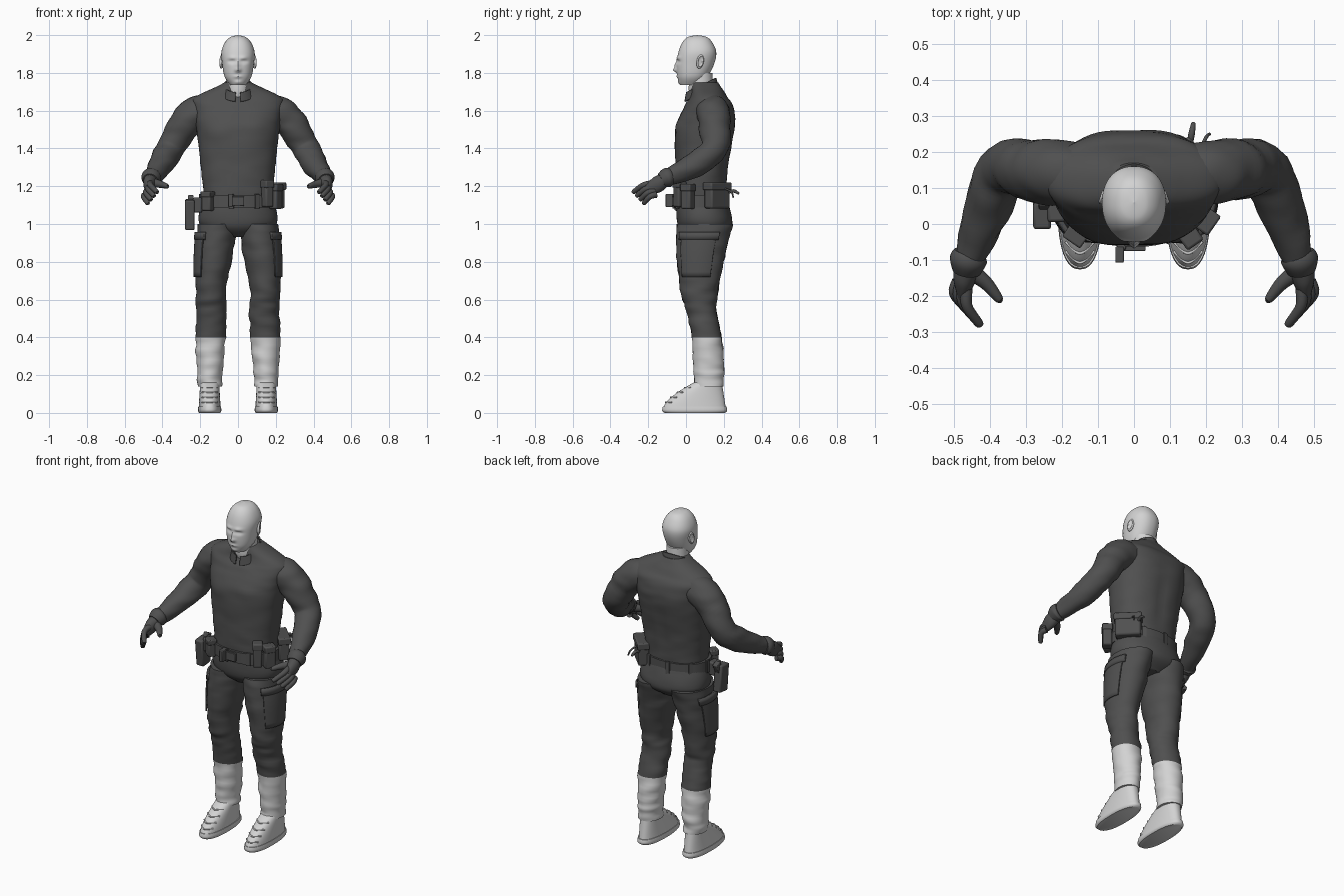
import bpy, bmesh, math
from mathutils import Vector, Euler, noise

cube = bpy.data.objects.get("Cube")
if cube:
    bpy.data.objects.remove(cube, do_unlink=True)


def material(name, value):
    mat = bpy.data.materials.new(name)
    mat.use_nodes = True
    colour = (value, value, value, 1)
    mat.diffuse_color = colour
    mat.node_tree.nodes["Principled BSDF"].inputs["Base Color"].default_value = colour
    return mat


dark = material("charcoal cloth", .08)
light = material("light grey", .65)
made = []


def finish(name, bm, materials):
    bmesh.ops.recalc_face_normals(bm, faces=bm.faces)
    mesh = bpy.data.meshes.new(name)
    bm.to_mesh(mesh)
    bm.free()
    for mat in materials:
        mesh.materials.append(mat)
    obj = bpy.data.objects.new(name, mesh)
    bpy.context.collection.objects.link(obj)
    made.append(obj)
    return obj


def spline(keys, steps):
    """Smooth curve through key tuples, passing exactly through each."""
    last = len(keys) - 1
    rows = []
    for i in range(last):
        before, start, end, after = keys[max(i - 1, 0)], keys[i], keys[i + 1], keys[min(i + 2, last)]
        for k in range(steps):
            t = k / steps
            rows.append([q + t / 2 * (r - p + t * (2 * p - 5 * q + 4 * r - s + t * (3 * (q - r) + s - p)))
                         for p, q, r, s in zip(before, start, end, after)])
    rows.append(list(keys[last]))
    return rows


def sweep(name, keys, materials, side=1, flat=True, steps=8, power=2, fold=0, arc=None, tilt=0, split=0, thick=0):
    """Loft of ellipses (x, y, z, width radius, depth radius); flat rings or rings across a path.
    Short rows lie on the centre line when flat, and are round when not."""
    keys = [key if len(key) == 5 else (0, *key) if flat else (*key, key[-1]) for key in keys]
    rows = spline(keys, steps)
    count = 64 if flat else 24
    start, stop = arc or (0, math.tau)
    bm = bmesh.new()
    rings = []
    for i, (x, y, z, width, depth) in enumerate(rows):
        across, along = Vector((1, 0, 0)), Vector((0, 1, 0))
        if not flat:
            ahead, behind = rows[min(i + 1, len(rows) - 1)], rows[max(i - 1, 0)]
            tangent = Vector(ahead[:3]) - Vector(behind[:3])
            across = tangent.cross(Vector((0, 0, 1))).normalized()
            along = across.cross(tangent).normalized()
        ring = []
        for k in range(count + 1 if arc else count):
            angle = start + (stop - start) * k / count
            c, s = [math.copysign(abs(w) ** (2 / power), w) for w in (math.cos(angle), math.sin(angle))]
            offset = across * c * max(width, .001) + along * s * max(depth, .001)
            point = Vector((x, y, z)) + offset
            crease = noise.noise(Vector((point.x * 9 + point.z * 6, point.y * 9 + side, point.z * 26)))
            point += offset.normalized() * crease * fold
            point.z += tilt * offset.y
            point.x *= side
            ring.append(bm.verts.new(point))
        rings.append(ring)
    for lower, upper in zip(rings, rings[1:]):
        for k in range(count):
            m = (k + 1) % len(lower)
            bm.faces.new((lower[k], lower[m], upper[m], upper[k]))
    if not arc:
        bm.faces.new(rings[0])
        bm.faces.new(rings[-1])
    for face in bm.faces:
        face.material_index = int(face.calc_center_median().z < split)
    obj = finish(name, bm, materials)
    if thick:
        mod = obj.modifiers.new("thickness", "SOLIDIFY")
        mod.thickness, mod.offset = thick, 0
    return obj


def box(name, loc, size, turn=0, lean=0):
    bm = bmesh.new()
    bmesh.ops.create_cube(bm, size=1)
    rotation = Euler((lean, 0, math.radians(turn))).to_matrix()
    for v in bm.verts:
        v.co = rotation @ (v.co * Vector(size)) + Vector(loc)
    mod = finish(name, bm, [dark]).modifiers.new("soft edges", "BEVEL")
    mod.width, mod.segments = min(size) / 6, 2


def pouch(name, loc, size, turn):
    box(name, loc, size, turn)
    wide, deep, tall = size
    lid = Vector(loc) + Vector((0, 0, tall * .37))
    box(name + "_flap", lid, (wide * 1.1, deep * 1.15, tall * .3), turn)


def sculpt(obj, x, z, amount, wide, tall, back=False):
    """Raise a soft bump, mirrored in x, on the front or back of a part."""
    sign = 1 if back else -1
    for v in obj.data.vertices:
        if (v.co.y - .05) * sign > 0:
            reach = ((abs(v.co.x) - x) / wide) ** 2 + ((v.co.z - z) / tall) ** 2
            v.co.y += sign * amount * math.exp(-reach)


# Head and neck: nose, bridge, eye sockets, lids, brow, lips and chin are sculpted
head = sweep("head", [
    (.02, 1.735, .04, .05), (.035, 1.78, .071, .08), (.05, 1.85, .084, .1), (.06, 1.91, .088, .1),
    (.06, 1.96, .07, .08), (.06, 1.99, .04, .05), (.06, 2, 0, 0)], [light], power=2.2, steps=12)
sculpt(head, 0, 1.815, .018, .014, .012)
sculpt(head, 0, 1.84, .01, .011, .02)
sculpt(head, .03, 1.86, -.01, .02, .01)
sculpt(head, .03, 1.858, .004, .01, .005)
sculpt(head, .03, 1.88, .006, .02, .01)
sculpt(head, 0, 1.78, .006, .02, .007)
sculpt(head, 0, 1.75, .006, .02, .01)
sweep("neck", [(.1, 1.64, .05, .06), (.08, 1.7, .06, .065), (.08, 1.8, .06, .06)], [light])

# Shirt with chest, shoulder blades and spine hollow
shirt = sweep("shirt", [
    (.08, 1.14, .18, .13), (.085, 1.3, .197, .14), (.1, 1.5, .22, .155), (.12, 1.62, .24, .13),
    (.12, 1.67, .23, .1), (.11, 1.72, .13, .08), (.1, 1.75, .07, .07)], [dark], power=2.3, fold=.004)
sculpt(shirt, .1, 1.5, .008, .07, .06)
sculpt(shirt, .1, 1.55, .006, .09, .09, back=True)
sculpt(shirt, 0, 1.35, -.007, .03, .12, back=True)
sweep("collar", [(.08, 1.69, .086, .086), (.08, 1.71, .08, .082), (.08, 1.735, .073, .077)], [dark],
      arc=(-1.4, math.pi + 1.4), tilt=.5, thick=.008)

# Trouser seat
sweep("trouser_seat", [(.1, .93, .08, .08), (.1, 1, .205, .145), (.08, 1.16, .18, .13)],
      [dark], power=2.2, fold=.003)

leg = [(.107, .1, 1, .106, .147), (.125, .08, .85, .1, .13), (.145, .07, .65, .08, .1),
       (.14, .08, .55, .08, .08), (.145, .11, .4, .08, .08), (.15, .12, .25, .07, .08),
       (.15, .12, .19, .065, .077), (.15, .12, .14, .063, .078)]
pocket = [(x, y, z, wide + .005, deep + .005) for x, y, z, wide, deep in spline(leg, 8)[3:14]]
arm = [(.16, .14, 1.6, .085), (.22, .145, 1.585, .09), (.28, .15, 1.53, .085), (.36, .15, 1.4, .073),
       (.41, .04, 1.31, .065), (.46, -.11, 1.24, .04)]

# Boot rings run from the long sole to the narrow ankle
boot = []
for i in range(6):
    t = i / 5
    toe, heel = .16 * t ** 1.5 - .12, .21 - .02 * t
    boot.append((.15, (toe + heel) / 2, .03 + .13 * t, .058 - .008 * t, (heel - toe) / 2))

for side, word in ((1, "left_"), (-1, "right_")):
    # Ear
    bm = bmesh.new()
    bmesh.ops.create_uvsphere(bm, u_segments=24, v_segments=12, radius=1)
    for v in bm.verts:
        hollow = .4 if v.co.yz.length < .6 else 1
        v.co = Vector((v.co.x * .01 * hollow, v.co.y * .02, v.co.z * .038))
        v.co.rotate(Euler((-.2, 0, side * .35)))
        v.co += Vector((side * .087, .075, 1.86))
    finish(word + "ear", bm, [light])

    # Trouser leg: dark cloth above, light below the calf
    sweep(word + "trouser_leg", leg, [dark, light], side, fold=.008, split=.4)
    sweep(word + "cargo_pocket", pocket, [dark], side, steps=1, arc=(-.9, .5), thick=.008)
    sweep(word + "pocket_flap", pocket[:3], [dark], side, steps=1, arc=(-1, .6), thick=.016)

    # Boot, sole and laces
    sweep(word + "boot", boot, [light], side, steps=3, power=2.3)
    sweep(word + "boot_sole", [(.15, .046, 0, .056, .16), (.15, .046, .012, .062, .172),
                               (.15, .046, .034, .06, .168)], [light], side, steps=3, power=2.4)
    for x, y, z, wide, deep in boot[1:5]:
        front = y - deep
        ends = [(x + d, front + .03, z, .004) for d in (-.04, .04)]
        sweep(word + "boot_lace", [ends[0], (x, front - .002, z, .004), ends[1]], [light], side, flat=False)

    # Sleeve, glove cuff and palm
    sweep(word + "sleeve", arm, [dark], side, flat=False, fold=.007)
    sweep(word + "glove_cuff", [(.455, -.08, 1.25, .045), (.46, -.1, 1.245, .052), (.465, -.13, 1.23, .04)],
          [dark], side, flat=False)
    sweep(word + "glove_palm", [(.46, -.11, 1.24, .035, .035), (.47, -.15, 1.21, .032, .043),
                                (.476, -.2, 1.18, .014, .03)], [dark], side, flat=False)

    # Curled fingers, stepping down and back from the index finger
    for i, finger in enumerate(("index", "middle", "ring", "little")):
        knuckle = Vector((.465, -.18, 1.215)) + i * Vector((.008, .007, -.02))
        tip = Vector((.43, -.277, 1.17)) + i * Vector((.016, .018, -.02))
        middle = (knuckle + tip) / 2 + Vector((.016, 0, .012))
        end = tip + (tip - middle) * .08
        sweep(word + finger + "_finger", [(*knuckle, .017), (*middle, .015), (*tip, .012), (*end, .004)],
              [dark], side, flat=False, steps=5)
    sweep(word + "thumb", [(.455, -.13, 1.22, .025), (.41, -.165, 1.21, .019), (.375, -.208, 1.2, .012),
                           (.37, -.214, 1.2, .004)], [dark], side, flat=False, steps=5)

# Belt, buckle and keepers
sweep("belt", [(.08, 1.087, .2, .144), (.08, 1.153, .198, .144)], [dark], steps=1, power=2.2)
box("belt_buckle", (0, -.066, 1.12), (.065, .018, .05))
for i in range(9):
    angle = math.tau * (i + .5) / 9
    spot = (.2 * math.cos(angle), .08 + .145 * math.sin(angle), 1.12)
    box("belt_keeper", spot, (.012, .025, .076), math.degrees(angle))

# Pouches
box("centre_pouch", (-.04, -.085, 1.125), (.024, .045, .07))
pouch("right_front_pouch", (-.16, -.03, 1.12), (.055, .045, .1), -35)
pouch("left_front_pouch", (.155, -.035, 1.16), (.05, .05, .14), 35)
pouch("left_side_pouch", (.2, .01, 1.145), (.06, .05, .13), 55)
pouch("left_rear_pouch", (.18, .165, 1.15), (.14, .06, .135), 135)

# Holster and sidearm grip
box("holster_mount", (-.215, .035, 1.1), (.05, .06, .08))
box("holster", (-.255, .03, 1.05), (.05, .075, .16), lean=.1)
box("sidearm_grip", (-.25, .055, 1.115), (.03, .04, .07), lean=-.45)

# Loose straps beside the rear pouch
sweep("rear_strap", [(.15, .2, 1.16, .008), (.16, .25, 1.175, .009), (.165, .28, 1.16, .006)],
      [dark], flat=False)
sweep("rear_cord", [(.18, .2, 1.19, .005), (.2, .24, 1.17, .005), (.21, .25, 1.14, .004)],
      [dark], flat=False)

# Smooth shading with crisp edges
bpy.ops.object.select_all(action="DESELECT")
for obj in made:
    obj.select_set(True)
bpy.context.view_layer.objects.active = made[0]
bpy.ops.object.shade_smooth_by_angle(angle=math.radians(40))
